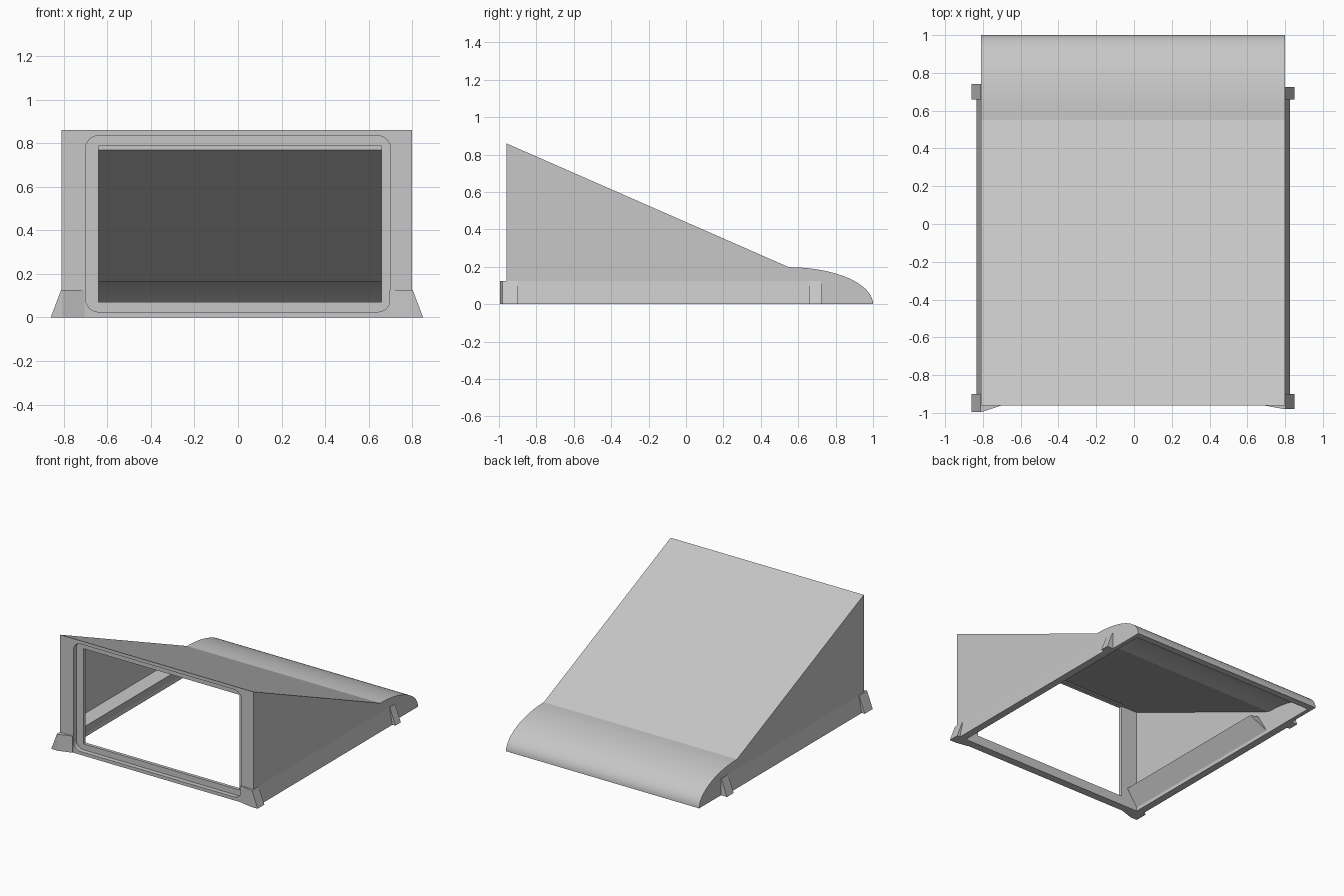
import bpy, bmesh, math
from mathutils import Vector

cube = bpy.data.objects.get("Cube")
if cube:
    bpy.data.objects.remove(cube, do_unlink=True)

grey = bpy.data.materials.new("plain grey")
grey.use_nodes = True
grey.diffuse_color = (0.57, 0.57, 0.57, 1)
grey.node_tree.nodes["Principled BSDF"].inputs["Base Color"].default_value = (0.57, 0.57, 0.57, 1)

MID = -0.005      # body centre in x
HALF = 0.805      # body half width
FRONT = -0.96


def loft(name, ring_a, ring_b):
    """Solid between two rings with matching points."""
    bm = bmesh.new()
    a = [bm.verts.new(p) for p in ring_a]
    b = [bm.verts.new(p) for p in ring_b]
    bm.faces.new(a)
    bm.faces.new(b)
    for i in range(len(a)):
        j = (i + 1) % len(a)
        bm.faces.new((a[i], a[j], b[j], b[i]))
    bmesh.ops.recalc_face_normals(bm, faces=bm.faces)
    mesh = bpy.data.meshes.new(name)
    bm.to_mesh(mesh)
    bm.free()
    mesh.materials.append(grey)
    ob = bpy.data.objects.new(name, mesh)
    bpy.context.collection.objects.link(ob)
    return ob


def along_x(name, profile, x0, x1):
    return loft(name, [(x0, y, z) for y, z in profile], [(x1, y, z) for y, z in profile])


def along_y(name, profile, y0, y1):
    return loft(name, [(x, y0, z) for x, z in profile], [(x, y1, z) for x, z in profile])


def cut(target, cutter):
    mod = target.modifiers.new(cutter.name, 'BOOLEAN')
    mod.object = cutter
    mod.operation = 'DIFFERENCE'
    mod.solver = 'EXACT'
    bpy.context.view_layer.objects.active = target
    bpy.ops.object.modifier_apply(modifier=mod.name)
    bpy.data.objects.remove(cutter, do_unlink=True)


def quarter(y0, ry, rz, n=20):
    """Elliptical nose profile from its top down to the ground."""
    return [(y0 + ry * math.sin(math.pi / 2 * i / n), rz * math.cos(math.pi / 2 * i / n))
            for i in range(n + 1)]


def rounded(x0, x1, z0, z1, r, n=6):
    pts = []
    corners = [(x1 - r, z1 - r), (x0 + r, z1 - r), (x0 + r, z0 + r), (x1 - r, z0 + r)]
    for k, (cx, cz) in enumerate(corners):
        for i in range(n + 1):
            t = math.pi / 2 * (k + i / n)
            pts.append((cx + r * math.cos(t), cz + r * math.sin(t)))
    return pts


# Hollow wedge housing with a rounded tail
outer = [(FRONT, 0), (FRONT, 0.86)] + quarter(0.55, 0.45, 0.198)
housing = along_x("housing", outer, MID - HALF, MID + HALF)
nose = quarter(0.53, 0.42, 0.165)
inner = [(-0.90, -0.05), (-0.90, 0.79)] + nose + [(0.95, -0.05)]
cut(housing, along_x("cavity", inner, MID - HALF + 0.03, MID + HALF - 0.03))

# Front window with a shallow rounded recess
cut(housing, along_y("recess", rounded(-0.70, 0.70, 0.025, 0.835, 0.06), -1.1, FRONT + 0.035))
opening = [(-0.64, 0.07), (0.66, 0.07), (0.66, 0.787), (-0.64, 0.787)]
cut(housing, along_y("opening", opening, -1.1, -0.85))

for side, label in ((-1, "right"), (1, "left")):
    def X(d):
        return MID + side * d

    # Flared skirt along the bottom of the wall
    along_y(label + "_skirt", [(X(0.80), 0), (X(0.83), 0), (X(HALF), 0.125), (X(0.80), 0.125)],
            FRONT, 0.68)

    # Inner ledge with a slanted rear end under the roof
    section = [(0.78, 0.02), (0.69, 0.15), (0.78, 0.18)]
    loft(label + "_ledge", [(X(d), -0.905, z) for d, z in section],
         [(X(d), 0.52 - 0.6 * z, z) for d, z in section])

    # Rear foot
    back = 0.74 if side < 0 else 0.725
    along_y(label + "_rear_foot", [(X(0.79), 0), (X(0.855), 0), (X(0.808), 0.125), (X(0.79), 0.125)],
            0.66, back)

    # Front foot, its fairing tapering into the front frame
    tip = -0.995 if side < 0 else -0.98
    def ring(edge, z):
        return [(X(edge), tip, z), (X(edge), -0.90, z), (X(0.79), -0.90, z),
                (X(0.79), FRONT + 0.01, z), (X(0.70), FRONT + 0.01, z),
                (X(0.70), FRONT - 0.002, z), (X(0.80), tip, z)]
    loft(label + "_front_foot", ring(0.855, 0), ring(0.808, 0.125))

# Smooth the curved tail and recess corners, keep edges sharp
bpy.ops.object.select_all(action='DESELECT')
housing.select_set(True)
bpy.context.view_layer.objects.active = housing
bpy.ops.object.shade_smooth_by_angle(angle=math.radians(20))
